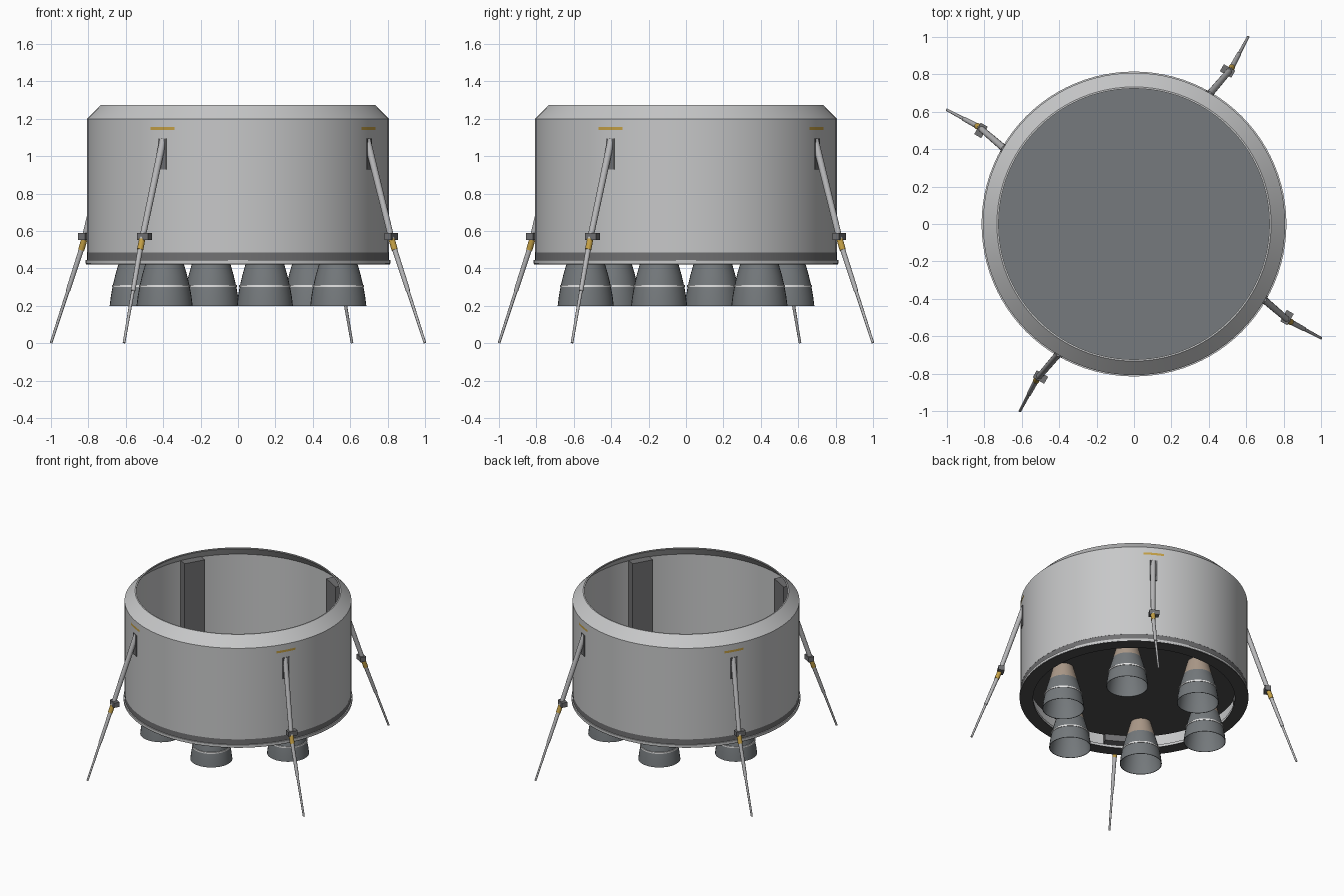
import bpy, bmesh, math
from mathutils import Vector, Matrix

if "Cube" in bpy.data.objects:
    bpy.data.objects.remove(bpy.data.objects["Cube"])


def material(name, rgb):
    m = bpy.data.materials.new(name)
    m.diffuse_color = (*rgb, 1)
    m.use_nodes = True
    m.node_tree.nodes["Principled BSDF"].inputs["Base Color"].default_value = m.diffuse_color
    return m


SHELL = material("light_grey_shell", (0.57, 0.575, 0.58))
BAND = material("dark_grey_band", (0.165, 0.165, 0.17))
SHIELD = material("near_black_shield", (0.075, 0.075, 0.077))
FLOOR = material("floor_grey", (0.18, 0.195, 0.205))
BELL = material("nozzle_grey", (0.175, 0.19, 0.2))
TAN = material("tan_nozzle_neck", (0.41, 0.32, 0.25))
RING = material("pale_ring", (0.8, 0.8, 0.8))
GOLD = material("gold", (0.55, 0.35, 0.06))
LEG = material("leg_grey", (0.48, 0.48, 0.49))


def finish(name, bm, mats, smooth=True):
    bmesh.ops.recalc_face_normals(bm, faces=bm.faces)
    me = bpy.data.meshes.new(name)
    bm.to_mesh(me)
    bm.free()
    for m in mats:
        me.materials.append(m)
    ob = bpy.data.objects.new(name, me)
    bpy.context.collection.objects.link(ob)
    if smooth:
        bpy.ops.object.select_all(action='DESELECT')
        ob.select_set(True)
        bpy.context.view_layer.objects.active = ob
        bpy.ops.object.shade_smooth_by_angle(angle=math.radians(25))
    return ob


def lathe(name, profile, mats, segs=96, at=(0, 0), rule=None):
    """Revolve a closed (radius, height) profile; rule picks a material by height."""
    bm = bmesh.new()
    rings = []
    for r, z in profile:
        rings.append([bm.verts.new((at[0] + r * math.cos(2 * math.pi * i / segs),
                                    at[1] + r * math.sin(2 * math.pi * i / segs), z))
                      for i in range(segs)])
    for k in range(len(rings)):
        a, b = rings[k], rings[(k + 1) % len(rings)]
        for i in range(segs):
            j = (i + 1) % segs
            f = bm.faces.new((a[i], a[j], b[j], b[i]))
            if rule:
                f.material_index = rule(f.calc_center_median().z)
    return finish(name, bm, mats)


def disc(name, radius, z0, z1, mat):
    bm = bmesh.new()
    bmesh.ops.create_cone(bm, cap_ends=True, segments=96, radius1=radius, radius2=radius,
                          depth=z1 - z0, matrix=Matrix.Translation((0, 0, (z0 + z1) / 2)))
    return finish(name, bm, [mat])


def tube(name, a, b, r1, r2, mat):
    a, b = Vector(a), Vector(b)
    d = b - a
    mtx = Matrix.Translation((a + b) / 2) @ d.to_track_quat('Z', 'Y').to_matrix().to_4x4()
    bm = bmesh.new()
    bmesh.ops.create_cone(bm, cap_ends=True, segments=16, radius1=r1, radius2=r2,
                          depth=d.length, matrix=mtx)
    return finish(name, bm, [mat])


def radial_box(name, angle, r0, r1, width, z0, z1, mat, shift=0):
    """Box facing outward at an angle around the body."""
    mtx = (Matrix.Rotation(angle, 4, 'Z')
           @ Matrix.Translation(((r0 + r1) / 2, shift, (z0 + z1) / 2))
           @ Matrix.Diagonal((r1 - r0, width, z1 - z0, 1)))
    bm = bmesh.new()
    bmesh.ops.create_cube(bm, size=1, matrix=mtx)
    return finish(name, bm, [mat], smooth=False)


def arc_plate(name, angle, radius, width, z0, z1, mat, steps=8):
    """Thin strip wrapped on the curved wall."""
    bm = bmesh.new()
    cols = []
    for i in range(steps + 1):
        t = angle + (i / steps - 0.5) * width / radius
        cols.append([bm.verts.new((radius * math.cos(t), radius * math.sin(t), z)) for z in (z0, z1)])
    for a, b in zip(cols, cols[1:]):
        bm.faces.new((a[0], b[0], b[1], a[1]))
    return finish(name, bm, [mat])


# Hollow body with chamfered top rim
lathe("body_shell", [(0.808, 0.485), (0.808, 1.2), (0.733, 1.275), (0.724, 1.275),
                     (0.724, 1.268), (0.798, 1.192), (0.798, 0.485)], [SHELL])
# Lower band with a light inner wall
lathe("lower_band", [(0.807, 0.44), (0.807, 0.485), (0.8, 0.485), (0.8, 0.44)], [BAND])
lathe("lower_inner_wall", [(0.7995, 0.44), (0.7995, 0.486), (0.796, 0.486), (0.796, 0.44)], [SHELL])
# Bottom lip and dark underside ring
lathe("bottom_lip", [(0.815, 0.425), (0.815, 0.444), (0.72, 0.444), (0.72, 0.425)], [SHELL])
lathe("underside_ring", [(0.813, 0.421), (0.813, 0.426), (0.719, 0.426), (0.719, 0.421)], [SHIELD])
# Engine deck, pale above and dark below
disc("deck_floor", 0.745, 0.545, 0.56, FLOOR)
disc("deck_heat_shield", 0.745, 0.535, 0.545, SHIELD)

# Six engine nozzles, open at the bottom
outer = [(0.15, 0.2), (0.144, 0.25), (0.134, 0.305), (0.12, 0.365),
         (0.104, 0.42), (0.088, 0.48), (0.072, 0.536)]
inner = [(r - 0.004, z) for r, z in reversed(outer)]
for k in range(6):
    t = math.radians(45 + 60 * k)
    c = (0.555 * math.cos(t), 0.555 * math.sin(t))
    lathe(f"engine_nozzle_{k + 1}", outer + inner, [BELL, TAN], 32, c,
          lambda z: 1 if z > 0.42 else 0)
    lathe(f"nozzle_ring_{k + 1}", [(0.131, 0.301), (0.138, 0.301), (0.138, 0.312), (0.131, 0.312)],
          [RING], 32, c)

# Four landing legs with their wells, brackets and markings
TOP = Vector((-0.40, -0.69, 1.09))
KNEE = Vector((-0.518, -0.828, 0.53))
FOOT = Vector((-0.61, -1.0, 0.0))
for k in range(4):
    turn = Matrix.Rotation(math.radians(90 * k), 3, 'Z')
    ang = math.radians(240 + 90 * k)

    def on_leg(z):
        a, b = (TOP, KNEE) if z > KNEE.z else (KNEE, FOOT)
        return turn @ a.lerp(b, (a.z - z) / (a.z - b.z))

    n = k + 1
    radial_box(f"leg_well_{n}", ang, 0.73, 0.799, 0.16, 0.485, 1.195, BAND)
    radial_box(f"leg_bracket_{n}", ang, 0.79, 0.812, 0.05, 0.93, 1.095, BAND)
    arc_plate(f"gold_marking_{n}", ang, 0.8105, 0.15, 1.139, 1.156, GOLD)
    tube(f"upper_leg_{n}", on_leg(1.09), on_leg(0.55), 0.019, 0.016, LEG)
    radial_box(f"leg_joint_{n}", ang, 0.937, 0.98, 0.07, 0.553, 0.59, BAND, -0.024)
    tube(f"gold_collar_{n}", on_leg(0.555), on_leg(0.5), 0.017, 0.017, GOLD)
    tube(f"middle_leg_{n}", on_leg(0.5), on_leg(0.28), 0.014, 0.012, LEG)
    tube(f"lower_leg_{n}", on_leg(0.28), on_leg(0.002), 0.009, 0.007, LEG)
